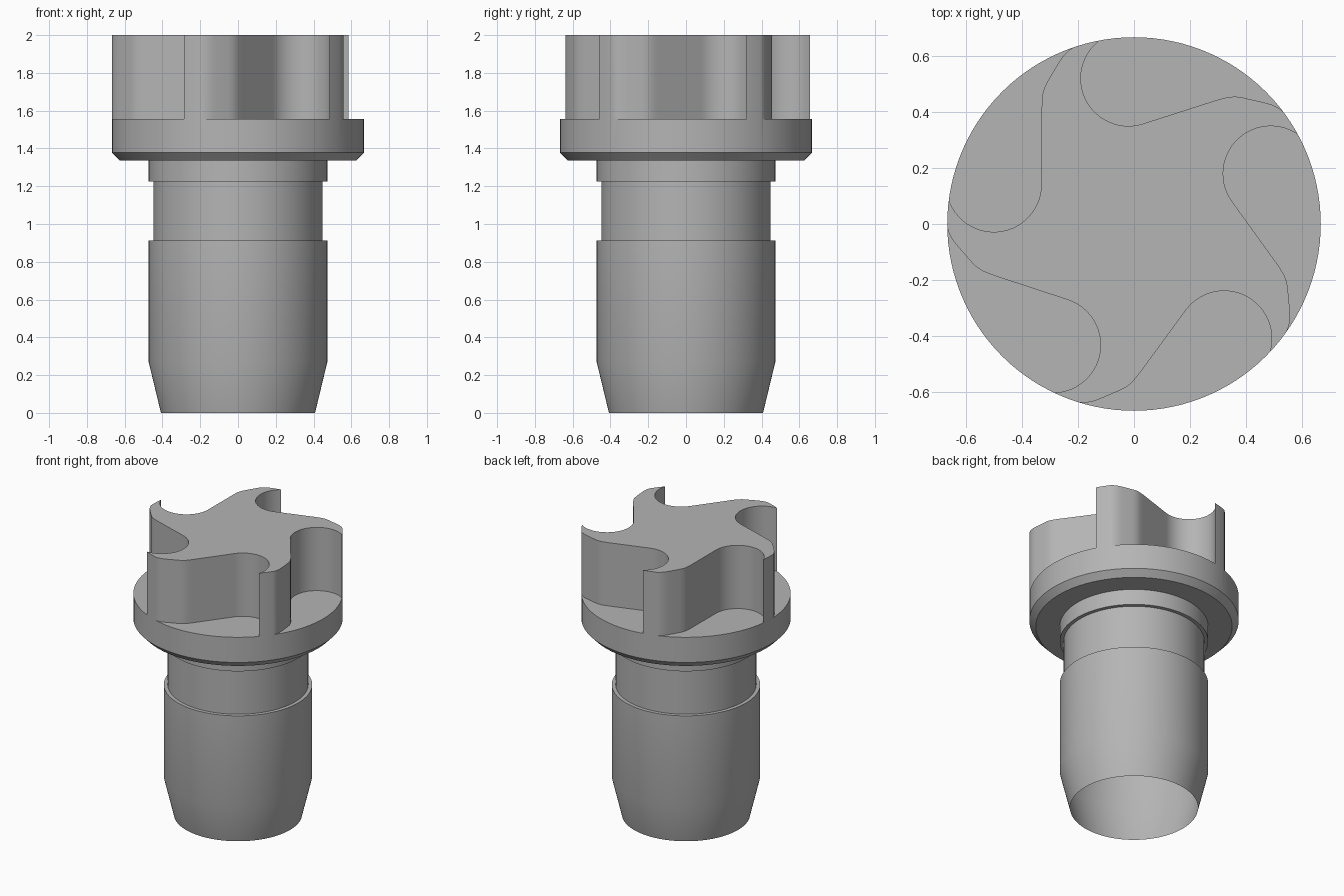
import bpy, bmesh
from math import sin, cos, radians, tau
from mathutils import Matrix, Vector

SEGMENTS = 120
POCKETS = 5
FLOOR_Z = 1.555

cube = bpy.data.objects.get("Cube")
if cube:
    bpy.data.objects.remove(cube, do_unlink=True)

grey = bpy.data.materials.new("plain grey")
grey.use_nodes = True
grey.diffuse_color = (0.46, 0.46, 0.46, 1)
grey.node_tree.nodes["Principled BSDF"].inputs["Base Color"].default_value = grey.diffuse_color


def make_object(name, bm):
    bmesh.ops.recalc_face_normals(bm, faces=bm.faces[:])
    mesh = bpy.data.meshes.new(name)
    bm.to_mesh(mesh)
    bm.free()
    mesh.materials.append(grey)
    obj = bpy.data.objects.new(name, mesh)
    bpy.context.scene.collection.objects.link(obj)
    return obj


# Turned body: tapered plug, groove, collar, chamfered flange and head blank
profile = [(0.408, 0), (0.473, 0.27), (0.473, 0.912), (0.448, 0.912),
           (0.448, 1.225), (0.473, 1.225), (0.473, 1.335), (0.626, 1.335),
           (0.667, 1.378), (0.667, FLOOR_Z), (0.667, 2)]
bm = bmesh.new()
rings = [[bm.verts.new((r * cos(tau * i / SEGMENTS), r * sin(tau * i / SEGMENTS), z))
          for i in range(SEGMENTS)] for r, z in profile]
for low, high in zip(rings, rings[1:]):
    for i in range(SEGMENTS):
        j = (i + 1) % SEGMENTS
        bm.faces.new((low[i], low[j], high[j], high[i]))
bm.faces.new(rings[0][::-1])
bm.faces.new(rings[-1])
body = make_object("fluted_plug", bm)

# Hooked pocket outline: round end, straight flank, curved lip, then outside the rim
outline = [(-0.02 + 0.17 * cos(radians(a)), 0.52 + 0.17 * sin(radians(a)))
           for a in range(84, 289, 6)]
outline += [(0.29, 0.441), (0.315, 0.448), (0.34, 0.454), (0.365, 0.455),
            (0.39, 0.451), (0.465, 0.434), (0.49, 0.427), (0.517, 0.414),
            (0.54, 0.395), (0.62, 0.36), (0.6, 0.75), (0, 0.85)]
bm = bmesh.new()
for k in range(POCKETS):
    turn = Matrix.Rotation(tau * k / POCKETS, 3, 'Z')
    base = bm.faces.new([bm.verts.new(turn @ Vector((x, y, FLOOR_Z))) for x, y in outline])
    top = bmesh.ops.extrude_face_region(bm, geom=[base])["geom"]
    bmesh.ops.translate(bm, vec=(0, 0, 0.6),
                        verts=[v for v in top if isinstance(v, bmesh.types.BMVert)])
cutter = make_object("pocket_cutter", bm)
cutter.hide_render = True

# Cut the pockets to leave the swirled head
cut = body.modifiers.new("pockets", 'BOOLEAN')
cut.operation = 'DIFFERENCE'
cut.solver = 'EXACT'
cut.object = cutter
bpy.ops.object.select_all(action='DESELECT')
bpy.context.view_layer.objects.active = body
body.select_set(True)
bpy.ops.object.modifier_apply(modifier=cut.name)
bpy.data.objects.remove(cutter, do_unlink=True)

# Open the hollow lower end
bm = bmesh.new()
bm.from_mesh(body.data)
bottom = [f for f in bm.faces if all(v.co.z < 0.001 for v in f.verts)]
bmesh.ops.delete(bm, geom=bottom, context='FACES')
bm.to_mesh(body.data)
bm.free()

bpy.ops.object.shade_smooth_by_angle(angle=radians(30))
